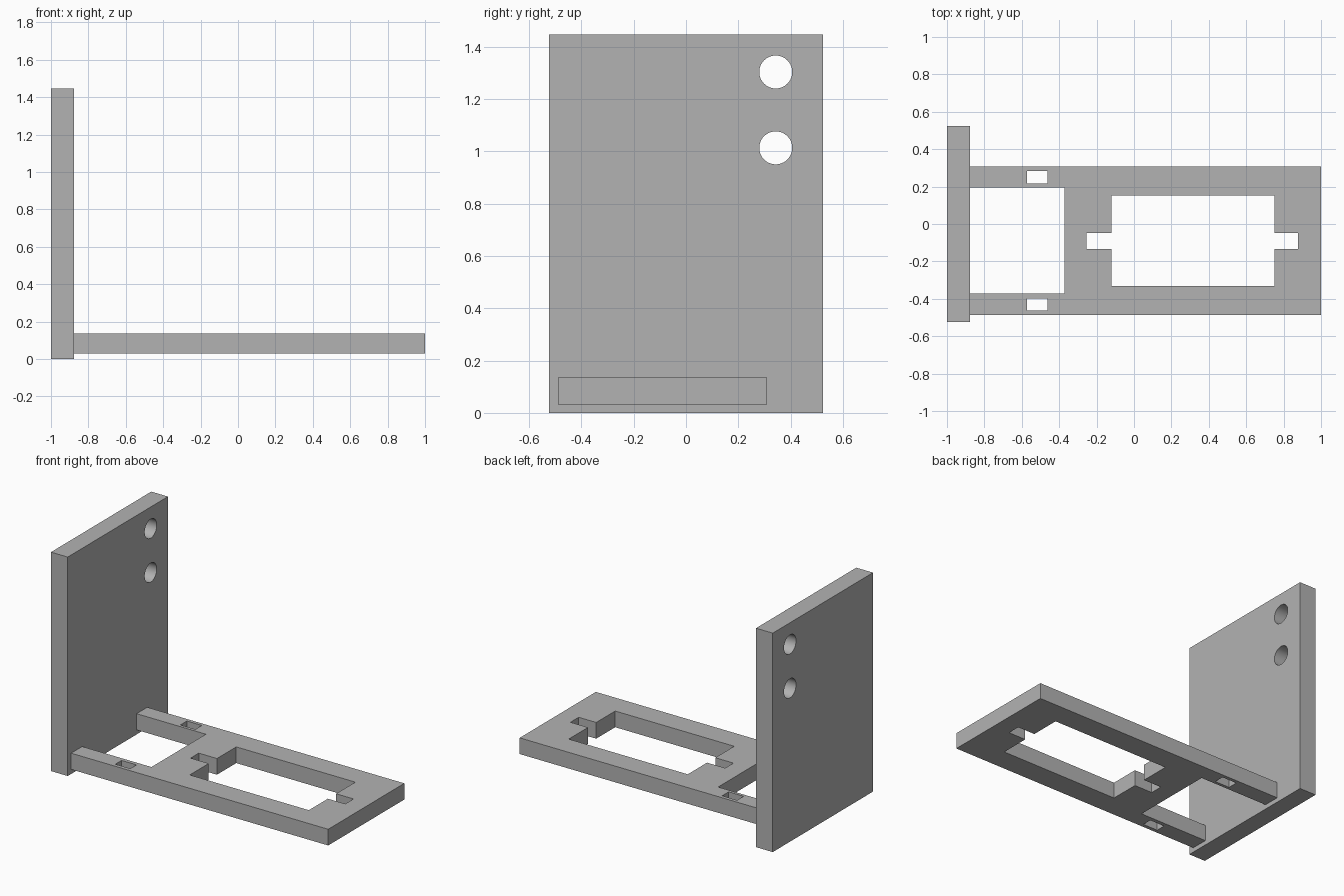
import bpy
import math

cube = bpy.data.objects.get("Cube")
if cube:
    bpy.data.objects.remove(cube, do_unlink=True)

grey = bpy.data.materials.new("plain grey")
grey.use_nodes = True
colour = (0.45, 0.45, 0.45, 1)
grey.diffuse_color = colour
grey.node_tree.nodes["Principled BSDF"].inputs["Base Color"].default_value = colour


def box(name, x, y, z):
    """Box spanning the given (low, high) ranges."""
    spans = (x, y, z)
    bpy.ops.mesh.primitive_cube_add(size=1, location=[sum(s) / 2 for s in spans])
    obj = bpy.context.object
    obj.name = name
    obj.scale = [s[1] - s[0] for s in spans]
    bpy.ops.object.transform_apply(location=True, rotation=False, scale=True)
    obj.data.materials.append(grey)
    return obj


def cut(target, cutter):
    """Subtract the cutter from the target, then discard the cutter."""
    cutter.hide_render = True
    mod = target.modifiers.new("cut", 'BOOLEAN')
    mod.operation = 'DIFFERENCE'
    mod.solver = 'EXACT'
    mod.object = cutter
    bpy.ops.object.select_all(action='DESELECT')
    bpy.context.view_layer.objects.active = target
    target.select_set(True)
    bpy.ops.object.modifier_apply(modifier=mod.name)
    bpy.data.objects.remove(cutter, do_unlink=True)


# Upright plate with two round holes near its back edge
plate = box("upright_plate", (-1, -0.878), (-0.523, 0.523), (0, 1.446))
for z in (1.013, 1.303):
    bpy.ops.mesh.primitive_cylinder_add(
        vertices=48, radius=0.063, depth=0.4,
        location=(-0.94, 0.343, z), rotation=(0, math.pi / 2, 0))
    hole = bpy.context.object
    hole.data.materials.append(grey)
    cut(plate, hole)
bpy.ops.object.shade_smooth_by_angle(angle=math.radians(30))

# Horizontal bracket: fork prongs, strap slots and the notched window
bracket = box("bracket_arm", (-0.878, 1), (-0.487, 0.307), (0.03, 0.137))
openings = {
    "fork_gap": ((-1.2, -0.372), (-0.372, 0.196)),
    "back_slot": ((-0.572, -0.463), (0.216, 0.284)),
    "front_slot": ((-0.572, -0.463), (-0.463, -0.398)),
    "window": ((-0.12, 0.75), (-0.332, 0.153)),
    "window_notches": ((-0.253, 0.878), (-0.134, -0.048)),
}
for name, (x, y) in openings.items():
    cut(bracket, box(name, x, y, (-0.2, 0.4)))
